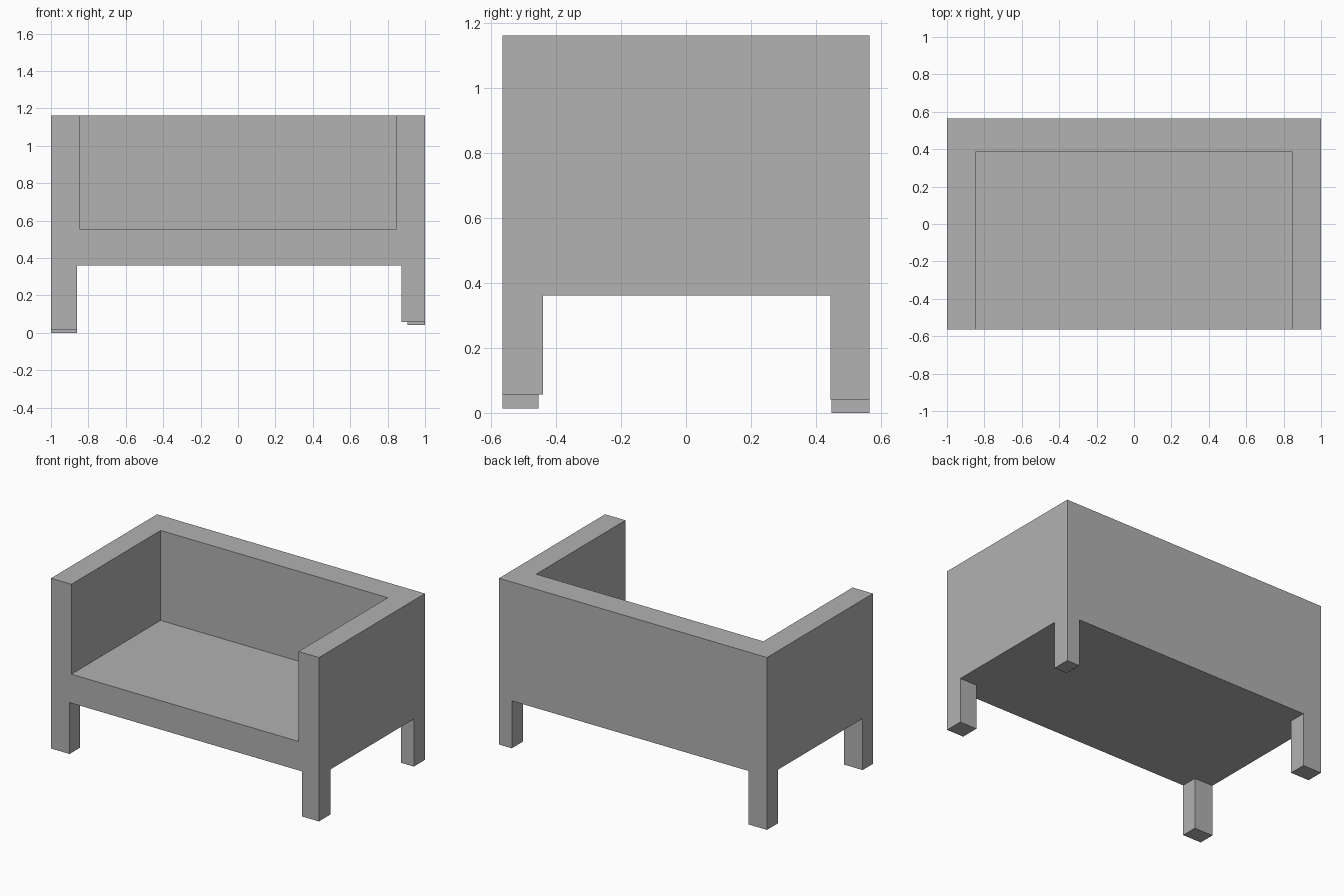
import bpy
from mathutils import Vector

default_cube = bpy.data.objects.get("Cube")
if default_cube:
    bpy.data.objects.remove(default_cube, do_unlink=True)

# Single grey finish
grey = bpy.data.materials.new("plain_grey")
grey.use_nodes = True
colour = (0.445, 0.445, 0.445, 1)
grey.diffuse_color = colour
grey.node_tree.nodes["Principled BSDF"].inputs["Base Color"].default_value = colour


def box(name, low, high):
    """Axis-aligned block between two corners."""
    low, high = Vector(low), Vector(high)
    bpy.ops.mesh.primitive_cube_add(size=1)
    obj = bpy.context.object
    obj.name = obj.data.name = name
    centre, size = (low + high) / 2, high - low
    for v in obj.data.vertices:
        v.co = centre + v.co * size
    obj.data.materials.append(grey)
    return obj


WIDTH, DEPTH = 1.0, 0.565          # half sizes
BASE, SEAT, TOP = 0.361, 0.556, 1.163

# Sofa body: solid block with the seating space cut out, open at the front
body = box("sofa_body", (-WIDTH, -DEPTH, BASE), (WIDTH, DEPTH, TOP))
cutter = box("seat_cutter", (-0.848, -DEPTH - 0.2, SEAT), (0.848, 0.386, TOP + 0.2))
cutter.hide_render = True
cut = body.modifiers.new("seat_space", "BOOLEAN")
cut.operation = "DIFFERENCE"
cut.solver = "EXACT"
cut.object = cutter
bpy.context.view_layer.objects.active = body
bpy.ops.object.modifier_apply(modifier=cut.name)
bpy.data.objects.remove(cutter, do_unlink=True)

# Uneven legs, flush with the corners: side, end, width, depth, foot height
legs = {
    "front_left_leg": (1, -1, 0.127, 0.124, 0.057),
    "front_right_leg": (-1, -1, 0.138, 0.110, 0.014),
    "back_left_leg": (1, 1, 0.095, 0.119, 0.041),
    "back_right_leg": (-1, 1, 0.138, 0.116, 0.0),
}
for name, (side, end, width, depth, foot) in legs.items():
    xs = sorted((side * WIDTH, side * (WIDTH - width)))
    ys = sorted((end * DEPTH, end * (DEPTH - depth)))
    box(name, (xs[0], ys[0], foot), (xs[1], ys[1], BASE))
